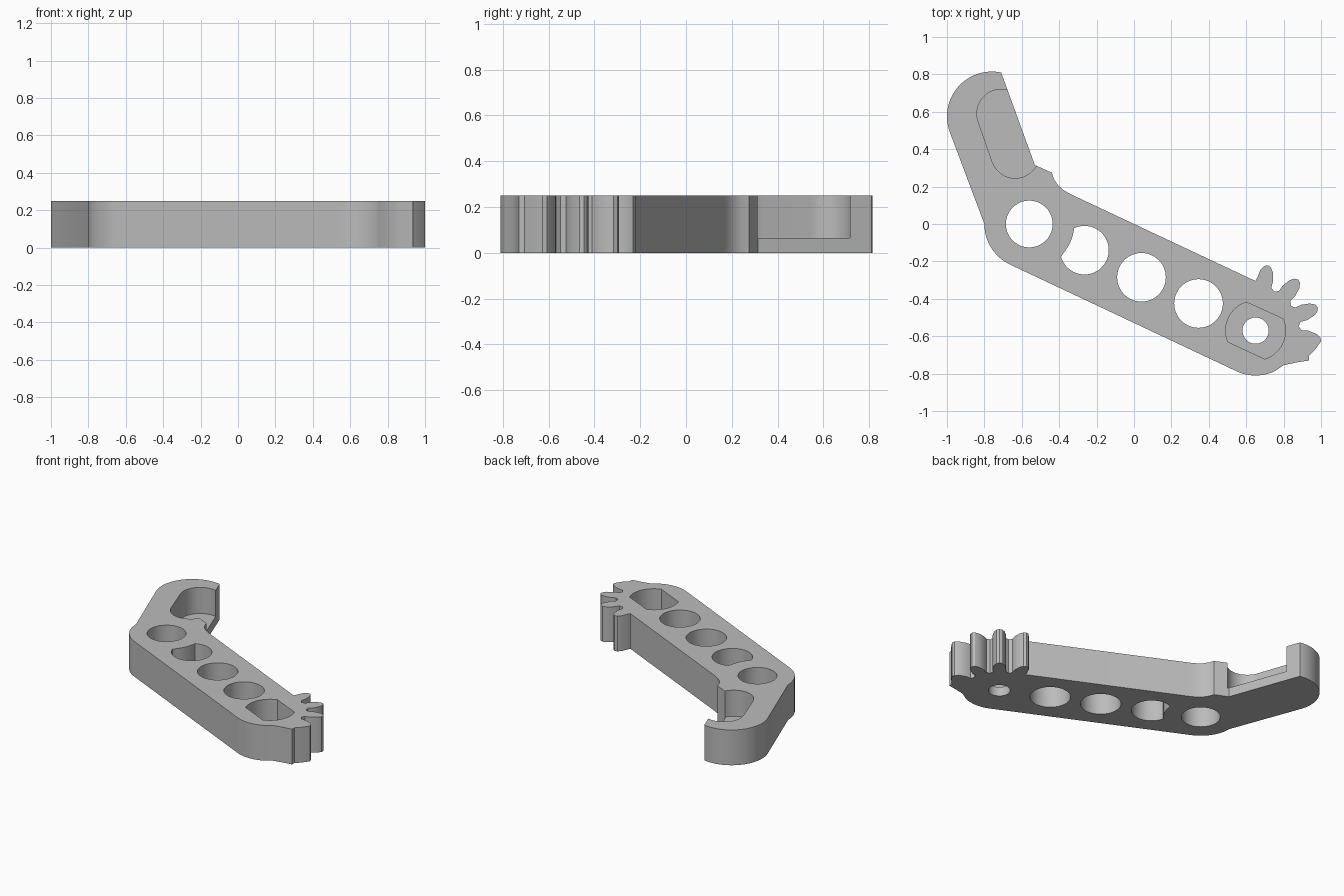
import bpy, bmesh
from math import radians, cos, sin

if "Cube" in bpy.data.objects:
    bpy.data.objects.remove(bpy.data.objects["Cube"], do_unlink=True)

THICK, FLOOR = 0.25, 0.065
PIVOT, ELBOW, HOOK = (0.65, -0.57), (-0.56, 0.0), (-0.76, 0.575)
ROUND = 0.24


def polar(centre, radius, angle):
    a = radians(angle)
    return (centre[0] + radius * cos(a), centre[1] + radius * sin(a))


def arc(centre, radius, start, end, steps=20):
    return [polar(centre, radius, start + (end - start) * i / steps)
            for i in range(steps + 1)]


def circle(centre, radius, steps=64):
    return arc(centre, radius, 0, 360, steps)[:-1]


def prism(name, points, bottom, top):
    bm = bmesh.new()
    face = bm.faces.new([bm.verts.new((x, y, bottom)) for x, y in points])
    extruded = bmesh.ops.extrude_face_region(bm, geom=[face])["geom"]
    moved = [g for g in extruded if isinstance(g, bmesh.types.BMVert)]
    bmesh.ops.translate(bm, verts=moved, vec=(0, 0, top - bottom))
    bmesh.ops.recalc_face_normals(bm, faces=bm.faces)
    mesh = bpy.data.meshes.new(name)
    bm.to_mesh(mesh)
    bm.free()
    obj = bpy.data.objects.new(name, mesh)
    bpy.context.collection.objects.link(obj)
    return obj


# Gear teeth around the pivot, from the lowest to the highest
flank = [(9.5, 0.245), (9, 0.28), (6, 0.325), (3, 0.348)]
PITCH, FIRST = 29.5, -9
teeth = []
for i in range(4):
    mid = FIRST + i * PITCH
    if i > 0:
        teeth.append(polar(PIVOT, 0.231, mid - PITCH / 2))
        teeth += [polar(PIVOT, r, mid - a) for a, r in flank]
    teeth.append(polar(PIVOT, 0.355, mid))
    teeth += [polar(PIVOT, r, mid + a) for a, r in reversed(flank)]
teeth[-1] = (0.65, -0.305)

# Arm outline: pivot end, teeth, inner corner, hook, elbow
outline = arc(PIVOT, ROUND, -115, -65)
outline += [(0.80, -0.755), (0.87, -0.74), (0.935, -0.73), (0.935, -0.705), (0.97, -0.67)]
outline += teeth
outline += [(-0.34, 0.16), (-0.375, 0.18), (-0.405, 0.205), (-0.428, 0.24),
            (-0.44, 0.275), (-0.53, 0.315)]
outline += arc(HOOK, ROUND, 78, 199, 32)
outline += arc(ELBOW, ROUND, 180, 245)
arm = prism("lever_arm", outline, 0, THICK)

# Through holes
cutters = []
for centre, radius in ((ELBOW, 0.125), ((0.04, -0.285), 0.13),
                       ((0.345, -0.425), 0.13), (PIVOT, 0.07)):
    cutters.append(prism("hole_cutter", circle(centre, radius), -0.1, THICK + 0.1))

# Hole bitten by the elbow boss
bitten = arc((-0.265, -0.14), 0.13, -164, 115, 48) + arc(ELBOW, ROUND, -7, -44, 12)[1:-1]
cutters.append(prism("bitten_hole_cutter", bitten, -0.1, THICK + 0.1))

# Pocket with two flats at the pivot
pocket = arc(PIVOT, 0.16, -72, 23) + arc(PIVOT, 0.16, 108, 202)
cutters.append(prism("pivot_pocket_cutter", pocket, FLOOR, THICK + 0.1))

# Slot in the hook, open on its inner side
slot = arc((-0.71, 0.59), 0.13, 75, 200) + arc((-0.635, 0.375), 0.13, 200, 332)
slot += [(-0.45, 0.36), (-0.6, 0.75)]
cutters.append(prism("hook_slot_cutter", slot, FLOOR, THICK + 0.1))

bpy.context.view_layer.objects.active = arm
for cutter in cutters:
    cut = arm.modifiers.new("cut", "BOOLEAN")
    cut.operation, cut.solver, cut.object = "DIFFERENCE", "EXACT", cutter
    bpy.ops.object.modifier_apply(modifier=cut.name)
    bpy.data.objects.remove(cutter, do_unlink=True)

# Plain grey material
grey = bpy.data.materials.new("plain_grey")
grey.use_nodes = True
colour = (0.5, 0.5, 0.5, 1)
grey.diffuse_color = colour
grey.node_tree.nodes["Principled BSDF"].inputs["Base Color"].default_value = colour
arm.data.materials.clear()
arm.data.materials.append(grey)

bpy.ops.object.select_all(action="DESELECT")
arm.select_set(True)
bpy.ops.object.shade_smooth_by_angle(angle=radians(30))
